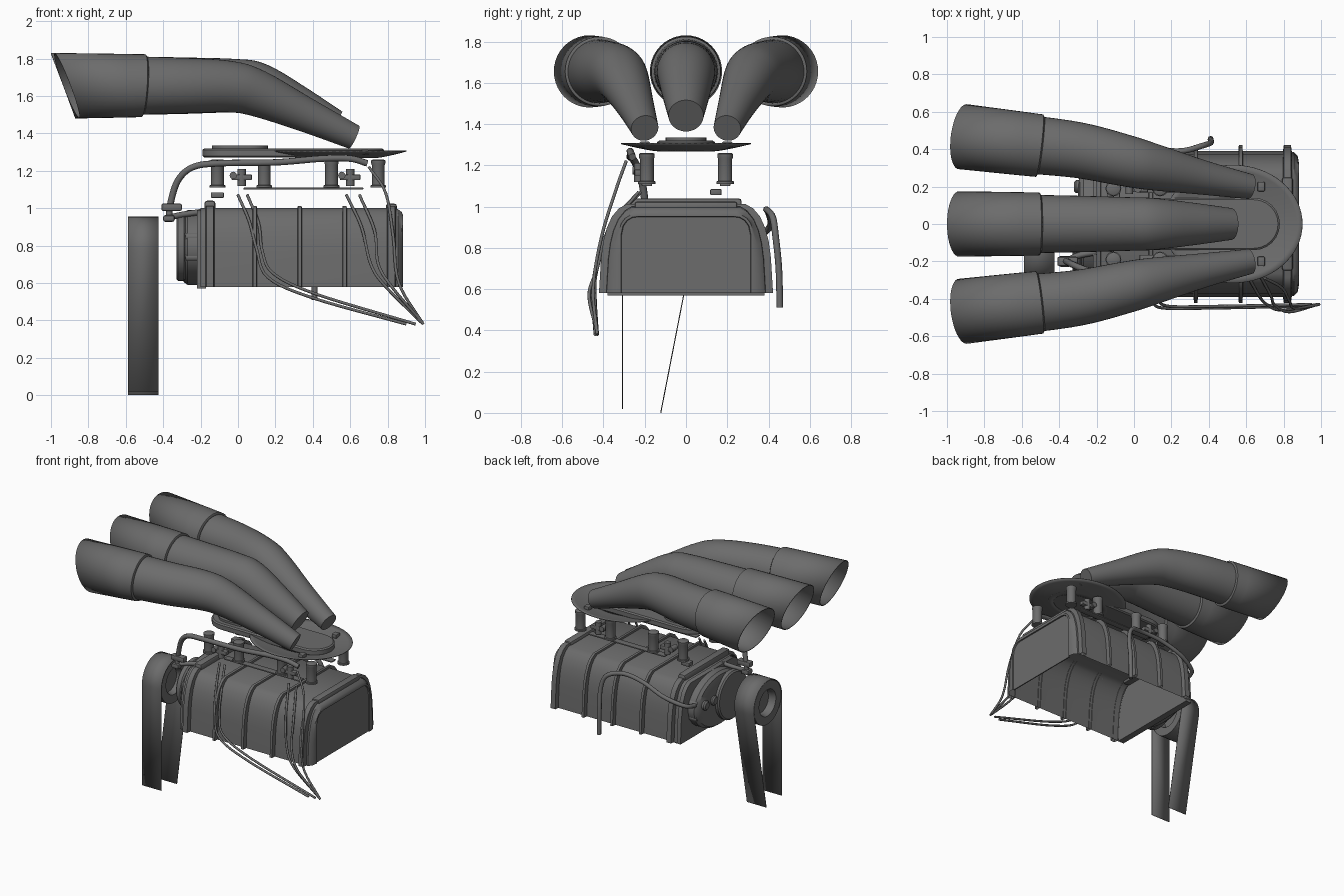
import bpy, bmesh
from math import sin, cos, pi
from mathutils import Vector, Matrix

if "Cube" in bpy.data.objects:
    bpy.data.objects.remove(bpy.data.objects["Cube"])

GREY = bpy.data.materials.new("dark_grey")
GREY.diffuse_color = (.15, .15, .15, 1)
GREY.use_nodes = True
GREY.node_tree.nodes["Principled BSDF"].inputs["Base Color"].default_value = GREY.diffuse_color


def finish(name, bm, angle=35, solid=0):
    bmesh.ops.recalc_face_normals(bm, faces=bm.faces)
    me = bpy.data.meshes.new(name)
    bm.to_mesh(me)
    bm.free()
    me.materials.append(GREY)
    ob = bpy.data.objects.new(name, me)
    bpy.context.collection.objects.link(ob)
    if solid:
        m = ob.modifiers.new("thickness", 'SOLIDIFY')
        m.thickness, m.offset = solid, -1
    bpy.ops.object.select_all(action='DESELECT')
    ob.select_set(True)
    bpy.context.view_layer.objects.active = ob
    bpy.ops.object.shade_smooth_by_angle(angle=angle * pi / 180)
    return ob


def loft(name, rings, closed=True, caps=(False, False), solid=0, loop=False):
    bm = bmesh.new()
    vs = [[bm.verts.new(p) for p in r] for r in rings]
    n = len(rings[0])
    pairs = list(zip(vs, vs[1:])) + ([(vs[-1], vs[0])] if loop else [])
    for a, b in pairs:
        for i in range(n if closed else n - 1):
            j = (i + 1) % n
            bm.faces.new((a[i], a[j], b[j], b[i]))
    for flag, r in zip(caps, (vs[0], vs[-1])):
        if flag:
            bm.faces.new(r)
    return finish(name, bm, solid=solid)


def smooth_path(pts, steps=6):
    p = [Vector(q) for q in pts]
    p = [2 * p[0] - p[1]] + p + [2 * p[-1] - p[-2]]
    out = []
    for a, b, c, d in zip(p, p[1:], p[2:], p[3:]):
        for k in range(steps):
            t = k / steps
            out.append(0.5 * (2 * b + (c - a) * t + (2 * a - 5 * b + 4 * c - d) * t * t
                              + (3 * b - a - 3 * c + d) * t ** 3))
    return out + [p[-2]]


def hose(name, pts, r):
    cu = bpy.data.curves.new(name, 'CURVE')
    cu.dimensions, cu.bevel_depth, cu.bevel_resolution, cu.use_fill_caps = '3D', r, 2, True
    path = smooth_path(pts)
    s = cu.splines.new('POLY')
    s.points.add(len(path) - 1)
    for q, v in zip(s.points, path):
        q.co = (*v, 1)
    s.use_smooth = True
    cu.materials.append(GREY)
    ob = bpy.data.objects.new(name, cu)
    bpy.context.collection.objects.link(ob)
    bpy.ops.object.select_all(action='DESELECT')
    ob.select_set(True)
    bpy.context.view_layer.objects.active = ob
    bpy.ops.object.convert(target='MESH')


def box(name, c, size, bev=0.006):
    bm = bmesh.new()
    bmesh.ops.create_cube(bm, size=1, matrix=Matrix.Translation(c) @ Matrix.Diagonal((*size, 1)))
    bmesh.ops.bevel(bm, geom=bm.edges[:], offset=bev, segments=2, affect='EDGES', profile=0.5)
    return finish(name, bm)


def lathe(name, c, axis, prof, n=32, loop=False, sy=1):
    """Revolve (radius, offset) pairs about axis x, y or z through c."""
    rings = []
    for r, h in prof:
        ring = []
        for i in range(n):
            u, v = r * cos(2 * pi * i / n), r * sin(2 * pi * i / n)
            q = {'x': (h, u * sy, v), 'y': (u, h, v), 'z': (u, v * sy, h)}[axis]
            ring.append(Vector(c) + Vector(q))
        rings.append(ring)
    return loft(name, rings, caps=(not loop, not loop), loop=loop)


# Intake horns: bent tapering tube plus slant-cut sleeve
def horn(name, pts, mouth):
    dense = smooth_path(pts)
    n, rings = 40, []
    for i, q in enumerate(dense):
        c, r = Vector(q[:3]), q[3]
        t = (Vector(dense[min(i + 1, len(dense) - 1)][:3]) - Vector(dense[max(i - 1, 0)][:3])).normalized()
        s = t.cross(Vector((0, 0, 1))).normalized()
        u = s.cross(t)
        rings.append([c + r * (s * cos(2 * pi * k / n) + u * sin(2 * pi * k / n)) for k in range(n)])
    loft(name + "_tube", rings, caps=(False, True))
    a, b = Vector(pts[0][:3]), Vector(pts[1][:3])
    d = (a - b) / abs(a.x - b.x)
    s = d.cross(Vector((0, 0, 1))).normalized()
    rings = []
    for x, r, shear in ((mouth, .175, .37), (-0.6, .17, .05), (-0.505, .168, -.06), (-0.495, .152, -.06)):
        c = a + d * (a.x - x)
        ring = []
        for k in range(n):
            p = c + r * (s * cos(2 * pi * k / n) + Vector((0, 0, sin(2 * pi * k / n))))
            p.x -= shear * (p.z - c.z)
            ring.append(p)
        rings.append(ring)
    loft(name + "_sleeve", rings, solid=0.006)


horn("centre_horn", [(-.6, 0, 1.655, .157), (-.3, 0, 1.655, .151), (-.02, 0, 1.655, .143),
                     (.11, 0, 1.637, .138), (.32, 0, 1.54, .113), (.52, 0, 1.44, .085)], -.935)
for nm, s in (("rear_horn", 1), ("front_horn", -1)):
    horn(nm, [(-.6, s * .43, 1.655, .157), (-.3, s * .395, 1.655, .149), (-.05, s * .34, 1.65, .138),
              (.1, s * .305, 1.615, .125), (.36, s * .25, 1.50, .093), (.62, s * .2, 1.38, .067)], -.915)


# Blower housing: open-bottomed arch shell with ribs and a set-in rear panel
HALF = [(1, 0), (.975, .4), (.95, .58), (.91, .73), (.85, .86), (.77, .95), (.68, 1)]
PANEL = [(1, 0), (1, .5), (1, .76), (.97, .88), (.91, .95), (.83, .99), (.73, 1)]


def arch(x, hw, top, bot=.58, half=HALF):
    r = [(x, a * hw, bot + b * (top - bot)) for a, b in half]
    return r + [(p[0], -p[1], p[2]) for p in reversed(r)]


loft("blower_housing", [arch(-.2, .39, 1.0), arch(.82, .39, 1.0), arch(.855, .385, .995), arch(.875, .365, .98),
                        arch(.882, .325, .962, half=PANEL), arch(.882, .315, .952, half=PANEL),
                        arch(.868, .312, .95, half=PANEL)], closed=False)
loft("rear_panel", [arch(.873, .312, .95, half=PANEL), arch(.865, .312, .95, half=PANEL)], caps=(True, True))
for i, x in enumerate((-.15, .09, .33, .57, .82)):
    w = .012 if 0 < i < 4 else .024
    loft(f"housing_rib_{i}", [arch(x - w, .385, 1.0), arch(x - w * .8, .422, 1.013),
                              arch(x + w * .8, .422, 1.013), arch(x + w, .385, 1.0)], closed=False)
box("front_top_bar", (-.15, 0, 1.01), (.06, .54, .06), .015)
box("rear_top_bar", (.82, 0, 1.0), (.06, .5, .05), .015)

# Front gear cover, flanges and bolts
loft("front_flange", [arch(-.22, .38, .99, .57), arch(-.17, .38, .99, .57)], caps=(True, True))
lathe("gear_cover", (-.2, 0, .79), 'x', [(.2, 0), (.2, -.07), (.185, -.09), (.14, -.1)], sy=1.45)
lathe("drive_flange", (-.31, -.1, .79), 'x', [(.17, .03), (.18, .02), (.18, -.01), (.17, -.02)])
lathe("drive_flange_ring", (-.27, -.1, .79), 'x', [(.16, .04), (.16, .01), (.15, 0)])
for i in range(10):
    a = 2 * pi * i / 10 + .3
    lathe(f"cover_bolt_{i}", (-.25, .27 * cos(a), .79 + .17 * sin(a)), 'x',
          [(.025, .05), (.025, -.02), (.018, -.03)], 12)
for i, y in enumerate((.1, .2)):
    lathe(f"cover_plug_{i}", (-.3, y, .82), 'x', [(.035, .03), (.035, -.01), (.025, -.02)], 16)

# Pulley and hanging drive belt
PY, PZ, R = -.14, .785, .17
lathe("pulley", (-.51, PY, PZ), 'x', [(.163, -.075), (.163, .075), (.1, .075), (.09, .05), (.09, -.05), (.1, -.075)],
      40, loop=True)
lathe("pulley_hub", (-.51, PY, PZ), 'x', [(.095, -.02), (.095, .03)], 24)
arc = [(PY + R * cos(pi - k * (pi + .19) / 24), PZ + R * sin(pi - k * (pi + .19) / 24)) for k in range(25)]
prof = [(PY - R, .02), (PY - R, PZ - .02)] + arc + [(arc[-1][0] - .004, arc[-1][1] - .02), (-.12, 0)]
loft("drive_belt", [[(x, y, z) for y, z in prof] for x in (-.588, -.426)], closed=False, solid=.005)


# Scoop base: long rounded plate, lid and flared dish
def stadium(x0, x1, hw, z, n=12):
    e = [(x1 - hw + hw * cos(a), hw * sin(a)) for a in [-pi / 2 + pi * k / n for k in range(n + 1)]]
    e += [(x0 + hw - hw * cos(a), -hw * sin(a)) for a in [-pi / 2 + pi * k / n for k in range(n + 1)]]
    return [(x, y, z) for x, y in e]


loft("scoop_base", [stadium(-.18, .77, .13, 1.272), stadium(-.19, .78, .14, 1.28),
                    stadium(-.19, .78, .14, 1.312), stadium(-.18, .77, .13, 1.32)], caps=(True, True))
loft("scoop_lid", [stadium(-.14, .16, .1, 1.31), stadium(-.14, .16, .1, 1.335)], caps=(True, True))
rings = []
for k in range(7):
    t = k / 6
    rings.append([(.53 + (.2 + .17 * t) * cos(a), (.13 + .185 * t) * sin(a), 1.272 + .036 * t ** 1.3)
                  for a in [2 * pi * i / 64 for i in range(64)]])
loft("flared_dish", rings, solid=.005)

# Injector stacks, throttle bars and linkages
for s, side, ly in ((-1, "front", .23), (1, "rear", .19)):
    for i, x in enumerate((-.11, .14, .5, .75)):
        lathe(f"{side}_stack_{i}", (x, s * .19, 1.11), 'z',
              [(.042, 0), (.042, .012), (.034, .014), (.034, .12), (.038, .13), (.038, .145), (.03, .15)], 24)
    box(f"{side}_throttle_bar", (.35, s * .19, 1.105), (.64, .05, .01), .003)
    for i, x in enumerate((.02, .6)):
        box(f"{side}_link_{i}", (x, s * ly, 1.165), (.11, .04, .03))
        lathe(f"{side}_link_pin_{i}", (x, s * ly, 1.12), 'z', [(.022, 0), (.022, .09)], 12)
        lathe(f"{side}_link_joint_{i}", (x - .045, s * ly, 1.175), 'y', [(.02, -.03), (.02, .03)], 12)
    box(side + "_throttle_clip", (.68, s * .2, 1.3), (.04, .05, .03))
box("top_fitting", (-.11, .145, 1.07), (.07, .055, .03))

# Fuel line and its valve
hose("fuel_line", [(-.37, -.2, .94), (-.36, -.2, 1.03), (-.32, -.22, 1.15), (-.24, -.25, 1.22), (-.1, -.27, 1.24),
                   (.2, -.27, 1.245), (.45, -.27, 1.265), (.6, -.27, 1.265), (.69, -.26, 1.24)], .018)
box("fuel_valve", (-.355, -.2, 1.005), (.11, .05, .04), .01)
box("fuel_valve_foot", (-.37, -.2, .945), (.06, .06, .035), .01)
hose("valve_branch", [(-.37, -.2, .95), (-.3, -.17, .965), (-.2, -.15, .98)], .016)

# Control cables down the front side
for i, (pts, dx) in enumerate((
        ([(0, -.22, 1.07), (.06, -.35, .93), (.1, -.42, .78), (.16, -.45, .63), (.4, -.45, .52), (.9, -.44, .38)], 0),
        ([(.05, -.23, 1.07), (.11, -.36, .92), (.13, -.41, .77), (.19, -.44, .65), (.42, -.44, .54),
          (.95, -.43, .38)], 0),
        ([(.58, -.22, 1.07), (.66, -.37, .9), (.71, -.43, .7), (.79, -.46, .58), (.98, -.43, .39)], 0),
        ([(.65, -.23, 1.07), (.73, -.38, .88), (.75, -.43, .7), (.83, -.47, .57), (.985, -.43, .39)], 0),
        ([(.7, -.29, 1.22), (.79, -.34, 1.08), (.83, -.41, .85), (.86, -.45, .6), (.99, -.43, .38)], 0))):
    hose(f"cable_{i}", pts, .008)

# Breather hose on the rear side
hose("breather_hose", [(.41, .455, .51), (.41, .45, .7), (.41, .435, .85), (.37, .42, .95), (.25, .39, .985),
                       (.08, .4, .97), (-.1, .41, .91), (-.24, .36, .86), (-.27, .28, .84)], .016)
